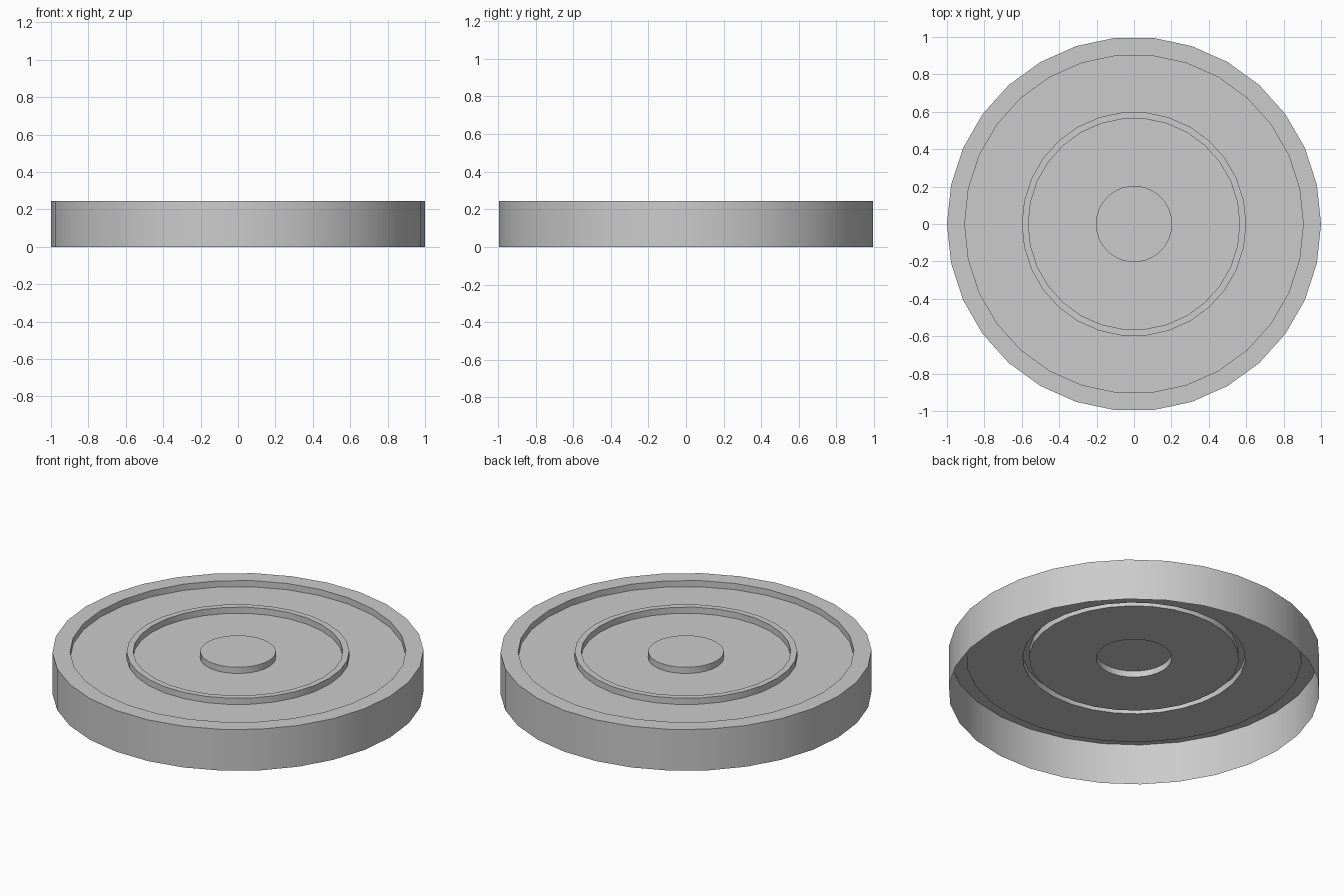
import bpy, bmesh, math

if "Cube" in bpy.data.objects:
    bpy.data.objects.remove(bpy.data.objects["Cube"])

SIDES = 30
TOP, FLOOR = 0.245, 0.208

# Half profile (radius, height): thin shell, open underneath
PROFILE = [
    (1.0, 0.0), (1.0, TOP),        # outer wall
    (0.905, TOP), (0.905, FLOOR),  # flat rim and step down
    (0.60, FLOOR), (0.60, TOP),    # raised ring, outside
    (0.565, TOP), (0.565, FLOOR),  # raised ring, inside
    (0.204, FLOOR), (0.204, TOP),  # centre boss
]


def lathe(name, profile):
    """Spin a profile round z and close its last loop with a cap."""
    bm = bmesh.new()
    loops = []
    for r, z in profile:
        loops.append([bm.verts.new((r * math.cos(2 * math.pi * i / SIDES),
                                    r * math.sin(2 * math.pi * i / SIDES), z))
                      for i in range(SIDES)])
    for a, b in zip(loops, loops[1:]):
        for i in range(SIDES):
            j = (i + 1) % SIDES
            bm.faces.new((a[i], a[j], b[j], b[i]))
    bm.faces.new(loops[-1])
    mesh = bpy.data.meshes.new(name)
    bm.to_mesh(mesh)
    bm.free()
    obj = bpy.data.objects.new(name, mesh)
    bpy.context.collection.objects.link(obj)
    return obj


# Round lid with rim, ring and boss
lid = lathe("round_lid", PROFILE)
bpy.context.view_layer.objects.active = lid
lid.select_set(True)
bpy.ops.object.shade_smooth_by_angle(angle=math.radians(30))
